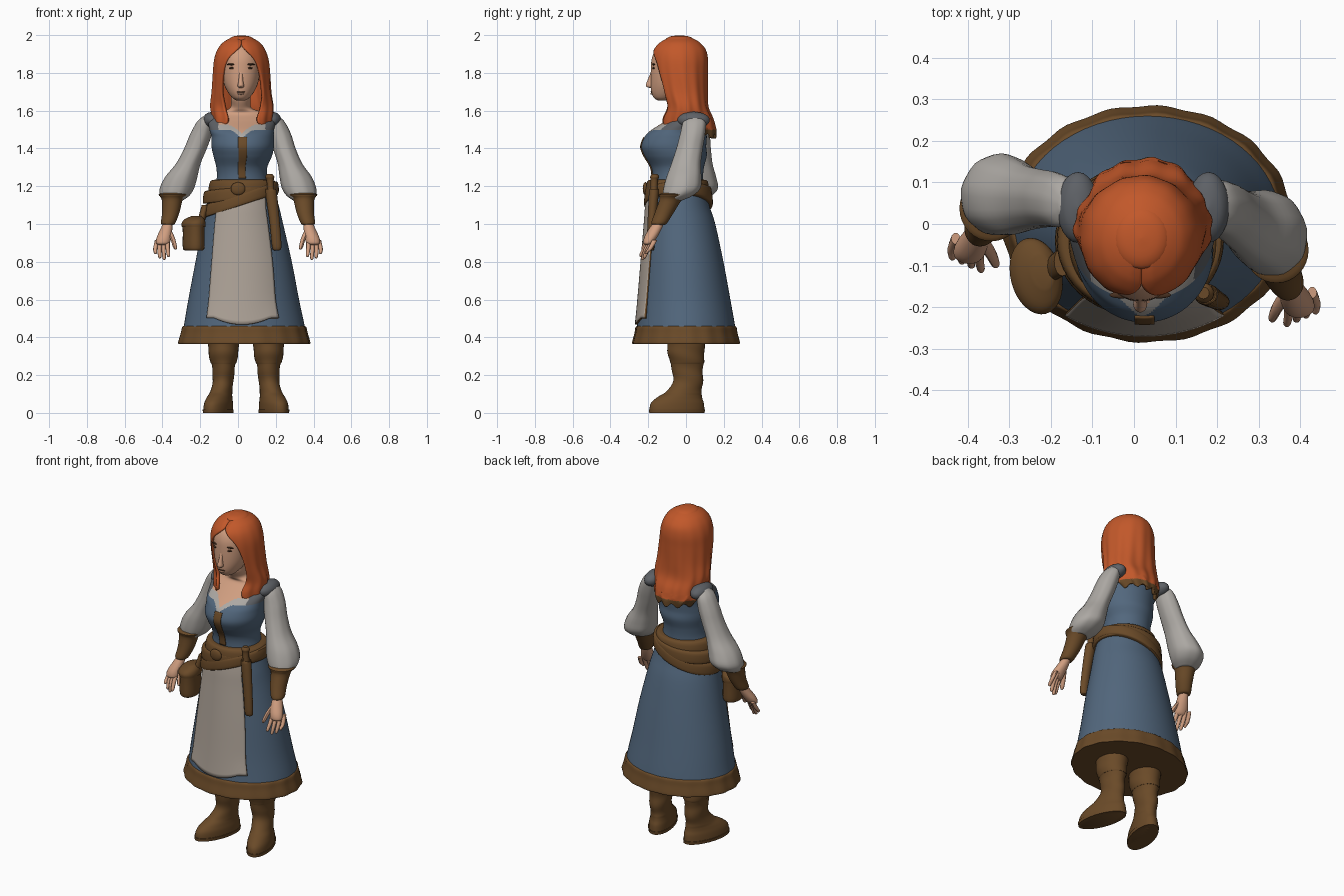
import bpy, math
from mathutils import Vector

def material(name, r, g, b):
    m = bpy.data.materials.new(name)
    lin = [((c / 255 + 0.055) / 1.055) ** 2.4 for c in (r, g, b)]
    m.diffuse_color = (*lin, 1)
    return m

SKIN = material("skin", 208, 158, 128)
HAIR = material("copper_hair", 194, 88, 42)
BLUE = material("blue_cloth", 82, 103, 125)
LINEN = material("grey_linen", 172, 168, 163)
APRON = material("beige_apron", 174, 163, 152)
BROWN = material("brown_leather", 106, 74, 40)
STRAP = material("grey_strap", 94, 97, 102)
DARK = material("dark_brown", 72, 48, 32)

def spline(a, b, c, d, t):
    return [0.5 * (2*q + (r-p)*t + (2*p-5*q+4*r-s)*t*t + (3*q-p-3*r+s)*t**3)
            for p, q, r, s in zip(a, b, c, d)]

def loft(name, rings, mats, rule=None, n=32, steps=4, at=None, warp=None, thick=0, rim=0):
    """Rings are (z, x, y, rx, ry, extra); extra = turn if closed, half span if open."""
    rs = sorted([list(r) + [0] * (6 - len(r)) for r in rings], key=lambda r: r[0])
    rows = []
    for i in range(len(rs) - 1):
        p, q = rs[max(i-1, 0)], rs[min(i+2, len(rs)-1)]
        rows += [spline(p, rs[i], rs[i+1], q, k / steps) for k in range(steps)]
    rows.append(rs[-1])
    closed = at is None
    verts, faces = [], []
    cols = n if closed else n + 1
    for z, x, y, rx, ry, e in rows:
        rx, ry = max(rx, .001), max(ry, .001)
        for j in range(cols):
            a = 2*math.pi*j/n if closed else at + min(e, 3.14)*(2*j/n - 1)
            u, w = rx*math.cos(a), ry*math.sin(a)
            t = e if closed else 0
            v = Vector((x + u*math.cos(t) - w*math.sin(t), y + u*math.sin(t) + w*math.cos(t), z))
            verts.append(warp(v, a, Vector((x, y, z))) if warp else v)
    for i in range(len(rows) - 1):
        for j in range(n):
            k = (j + 1) % cols
            faces.append((i*cols+j, i*cols+k, (i+1)*cols+k, (i+1)*cols+j))
    if closed:
        faces.append(tuple(reversed(range(cols))))
        faces.append(tuple(range((len(rows)-1)*cols, len(rows)*cols)))
    me = bpy.data.meshes.new(name)
    me.from_pydata(verts, [], faces)
    ob = bpy.data.objects.new(name, me)
    bpy.context.collection.objects.link(ob)
    for m in (mats if isinstance(mats, list) else [mats]):
        me.materials.append(m)
    if rule:
        for f in me.polygons:
            f.material_index = rule(f.center)
    if thick:
        s = ob.modifiers.new("thickness", 'SOLIDIFY')
        s.thickness, s.offset, s.material_offset_rim = thick, -1, rim
    return ob

def blob(name, loc, size, mat):
    x, y, z = loc
    a, b, c = size
    k = [(-1, .02), (-.8, .6), (-.4, .92), (0, 1), (.4, .92), (.8, .6), (1, .02)]
    return loft(name, [(z+c*h, x, y, a*r, b*r) for h, r in k], mat, n=24, steps=3)

def ripple(count, amount):
    return lambda v, a, c: c + (v - c) * (1 + amount * math.sin(count * a))

def grow(rings, d, span):
    return [(r[0], r[1], r[2], r[3]+d, r[4]+d, span) for r in rings]

# Torso with neckline colours
torso = [(1.18, .025, -.045, .155, .14), (1.24, .022, -.043, .135, .133), (1.30, .02, -.045, .135, .14),
         (1.36, .025, -.055, .155, .165), (1.41, .025, -.065, .165, .172), (1.46, .025, -.055, .165, .165),
         (1.495, .02, -.04, .17, .147), (1.55, .02, .005, .178, .107), (1.585, .02, .02, .145, .08),
         (1.612, .015, -.005, .06, .065), (1.66, .015, -.035, .052, .06), (1.71, .015, -.04, .052, .06)]

def torso_rule(c):
    d = abs(c.x - .02)
    if c.z > 1.6:
        return 2
    if c.y < -.01:
        top = 1.452 + .048 * math.sin(min(d / .08, 1) * math.pi / 2)
        if c.z < top:
            return 0
        if d > .125:
            return 3
        return 1 if c.z < top + .026 else 2
    return 0 if c.z < 1.53 else (3 if d > .06 else 2)

loft("bodice_and_neck", torso, [BLUE, LINEN, SKIN, STRAP], torso_rule, n=180, steps=14)
loft("bodice_lacing", grow(torso[1:6], .006, .14), BROWN, n=6, at=-math.pi/2, thick=.008)
for s, label in ((-1, "left"), (1, "right")):
    blob(label + "_shoulder_strap", (.022 + s*.157, .04, 1.55), (.05, .085, .045), STRAP)

# Skirt, hem and apron
skirt = [(.38, .033, 0, .335, .27), (.47, .033, 0, .318, .258), (.6, .03, -.005, .293, .24),
         (.8, .03, -.015, .255, .213), (1.0, .026, -.028, .213, .183), (1.1, .025, -.04, .19, .163),
         (1.22, .025, -.045, .155, .14)]
loft("skirt", skirt, BLUE, n=64)
loft("skirt_hem", [(.365, .033, 0, .346, .282), (.375, .033, 0, .348, .284), (.42, .033, 0, .335, .272),
                   (.455, .033, 0, .326, .265), (.46, .033, 0, .31, .25)], BROWN, n=96, warp=ripple(18, .008))

def apron_edge(v, a, c):
    if c.z < .6:
        v.z += (.6 - c.z) / .12 * (.035 * min(1, abs(v.x - .022) / .15) ** 2 - .012)
    return v

spans = [.62, .62, .65, .68, .7, .85]
apron = [(max(r[0], .48), r[1] - .008, r[2], r[3] + .013, r[4] + .013, s) for r, s in zip(skirt[1:], spans)]
loft("apron", apron, [APRON, BROWN], n=28, at=-math.pi/2, warp=apron_edge, thick=.012, rim=1)

# Belt, slanted sashes and buckle
loft("belt", [(1.155, .025, -.045, .165, .15), (1.165, .025, -.045, .182, .168), (1.225, .025, -.045, .172, .16),
              (1.235, .023, -.045, .14, .135)], BROWN, n=48)

def slant(amount):
    def f(v, a, c):
        v.z += (v.x - .02) * amount
        return v
    return f

for name, z, tilt, r in (("slanted_sash", 1.133, .33, .004), ("upper_sash", 1.165, .12, 0)):
    loft(name, [(z-.034, .013, -.04, .19, .17), (z-.026, .013, -.04, .199+r, .178+r),
                (z+.026, .013, -.04, .193+r, .173+r), (z+.034, .013, -.04, .17, .155)],
         BROWN, n=48, warp=slant(tilt))
blob("belt_buckle", (0, -.215, 1.187), (.038, .014, .035), BROWN)

# Pouch and sheathed knife
loft("pouch", [(.86, -.235, -.125, .045, .075, .25), (.875, -.235, -.125, .055, .085, .25),
               (.95, -.235, -.125, .055, .086, .25), (1.0, -.235, -.125, .056, .088, .25)], BROWN)
loft("pouch_lid", [(.985, -.235, -.125, .06, .092, .25), (1.005, -.235, -.125, .061, .093, .25),
                   (1.025, -.23, -.12, .05, .08, .25), (1.042, -.22, -.115, .025, .04, .25)], BROWN)
loft("pouch_strap", [(1.0, -.2, -.11, .02, .03), (1.1, -.172, -.09, .02, .035)], BROWN, n=16)
loft("knife_sheath", [(.86, .205, -.185, .014, .012), (.88, .205, -.187, .025, .02), (1.0, .195, -.182, .027, .022),
                      (1.17, .175, -.17, .03, .026), (1.18, .175, -.17, .02, .02)], BROWN, n=20)
loft("knife_handle", [(1.17, .175, -.17, .018, .018), (1.23, .17, -.168, .019, .019),
                      (1.25, .168, -.166, .024, .024), (1.265, .167, -.166, .014, .014)], BROWN, n=20)

# Arms: the left one hangs further back
def arm_part(name, rings, mat, **kw):
    for side, label in ((1, "right"), (-1, "left")):
        out = []
        for r in rings:
            back = .13 * min(max((1.58 - r[0]) / .55, 0), 1) if side < 0 else 0
            shift = .03 * min(max((r[0] - 1.2) / .3, 0), 1) if side < 0 else 0
            out.append((r[0], side*r[1] + shift, r[2] + back, r[3], r[4]))
        loft(label + "_" + name, out, mat, **kw)

arm_part("sleeve", [(1.575, .195, .045, .012, .02), (1.545, .202, .044, .042, .058), (1.48, .222, .035, .057, .066),
                    (1.4, .245, .018, .06, .07), (1.32, .275, 0, .065, .078), (1.25, .305, -.012, .085, .092),
                    (1.19, .323, -.022, .091, .098), (1.15, .335, -.045, .078, .08),
                    (1.125, .342, -.07, .05, .05)], LINEN, n=36, warp=ripple(9, .012))
arm_part("cuff", [(1.165, .342, -.06, .055, .06), (1.155, .343, -.063, .077, .079), (1.13, .348, -.08, .056, .06),
                  (1.06, .356, -.115, .046, .05), (1.005, .37, -.142, .038, .042), (.995, .37, -.144, .025, .03)], BROWN)
arm_part("hand", [(1.01, .37, -.142, .024, .028), (.97, .38, -.165, .032, .034), (.93, .392, -.187, .038, .034),
                  (.90, .398, -.2, .036, .026), (.89, .4, -.203, .02, .012)], SKIN, n=20)
for i, tip in enumerate((.825, .81, .818, .84)):
    x, y = .372 + .019 * i, -.205 + .01 * i
    arm_part("finger_%d" % (i + 1), [(.915, x, y+.01, .011, .014), (.87, x+.003*i, y-.015, .011, .013),
             (tip+.01, x+.004*i-.004, y-.033, .009, .01), (tip, x+.004*i-.004, y-.034, .003, .003)],
             SKIN, n=10, steps=3)
arm_part("thumb", [(.965, .365, -.17, .014, .016), (.92, .345, -.2, .013, .016), (.875, .333, -.225, .01, .012),
                   (.865, .332, -.228, .003, .003)], SKIN, n=10, steps=3)

# Boots with soft wrinkles
def wrinkle(v, a, c):
    k = .02 * math.sin(70 * c.z + 2 * math.sin(a)) if c.z > .1 else 0
    return c + (v - c) * (1 + k)

for s, label in ((1, "left"), (-1, "right")):
    def foot(z, x, y, rx, ry, turn=0):
        return (z, x if s > 0 else .085 - x, y, rx, ry, -s * turn)
    loft(label + "_boot", [foot(0, -.105, -.048, .062, .14, .3), foot(.012, -.105, -.048, .068, .15, .3),
         foot(.05, -.103, -.046, .066, .146, .3), foot(.08, -.098, -.035, .06, .125, .3),
         foot(.115, -.088, -.01, .054, .095, .25), foot(.16, -.08, .01, .055, .08, .1),
         foot(.22, -.077, .008, .058, .081), foot(.26, -.077, .005, .064, .086), foot(.268, -.077, .005, .069, .09),
         foot(.33, -.077, 0, .08, .098), foot(.42, -.075, 0, .085, .098)], BROWN, steps=6, warp=wrinkle)
    loft(label + "_boot_sole", [foot(0, -.105, -.048, .07, .152, .3), foot(.018, -.105, -.048, .072, .154, .3)],
         BROWN, steps=1)

# Head and face
loft("head", [(1.655, .015, -.115, .025, .035), (1.668, .015, -.112, .045, .058), (1.70, .015, -.09, .07, .094),
              (1.75, .015, -.077, .092, .11), (1.82, .015, -.072, .102, .114), (1.88, .015, -.062, .104, .118),
              (1.93, .015, -.05, .085, .104), (1.965, .015, -.045, .04, .05)], SKIN, n=48)
loft("nose", [(1.72, .015, -.185, .008, .006), (1.73, .015, -.192, .017, .021), (1.76, .015, -.187, .012, .017),
              (1.80, .015, -.18, .009, .008), (1.83, .015, -.176, .006, .003)], SKIN, n=16)
for s, label in ((-1, "left"), (1, "right")):
    blob(label + "_eyebrow", (.015 + s*.046, -.171, 1.845), (.028, .008, .005), DARK)
    blob(label + "_eye", (.015 + s*.044, -.171, 1.825), (.018, .007, .006), DARK)
blob("mouth", (.015, -.181, 1.699), (.022, .006, .004), DARK)
blob("lower_lip", (.015, -.179, 1.69), (.017, .009, .006), SKIN)

# Long parted hair, open over the face, with front locks
hair = [(1.465, .025, .03, .12, .128, 1.2), (1.495, .025, .02, .145, .14, 1.5), (1.515, .025, .005, .155, .152, 2.4),
        (1.56, .025, 0, .158, .145, 2.58), (1.62, .023, -.002, .166, .122, 2.5), (1.7, .02, -.018, .157, .133, 2.36),
        (1.8, .018, -.03, .151, .145, 2.42), (1.87, .017, -.033, .144, .149, 2.6), (1.92, .017, -.034, .128, .14, 2.92),
        (1.955, .018, -.034, .104, .114, 3.13), (1.975, .018, -.034, .077, .086, 3.14),
        (1.99, .018, -.034, .046, .052, 3.14)]

def strands(v, a, c):
    fade = min(max((1.98 - c.z) / .35, 0), 1)
    v = c + (v - c) * (1 + fade * (.018 * math.sin(14*a) + .016 * math.sin(5*a + 14*c.z)))
    if c.z > 1.9 and abs(v.x - .018) < .025 and v.y < 0:
        v.z -= .008 * (1 - abs(v.x - .018) / .025)
    if c.z < 1.53:
        v.z += .012 * math.sin(11 * a)
    return v

loft("hair", hair, [HAIR, BROWN], lambda c: 1 if c.z < 1.5 and c.y > .05 else 0, n=96, steps=5,
     at=math.pi/2, warp=strands, thick=.018)
blob("hair_crown", (.018, -.034, 1.974), (.066, .074, .025), HAIR)

# Smooth shading with sharp edges kept
for ob in bpy.context.scene.objects:
    ob.select_set(True)
    bpy.context.view_layer.objects.active = ob
bpy.ops.object.shade_smooth_by_angle(angle=math.radians(40))
